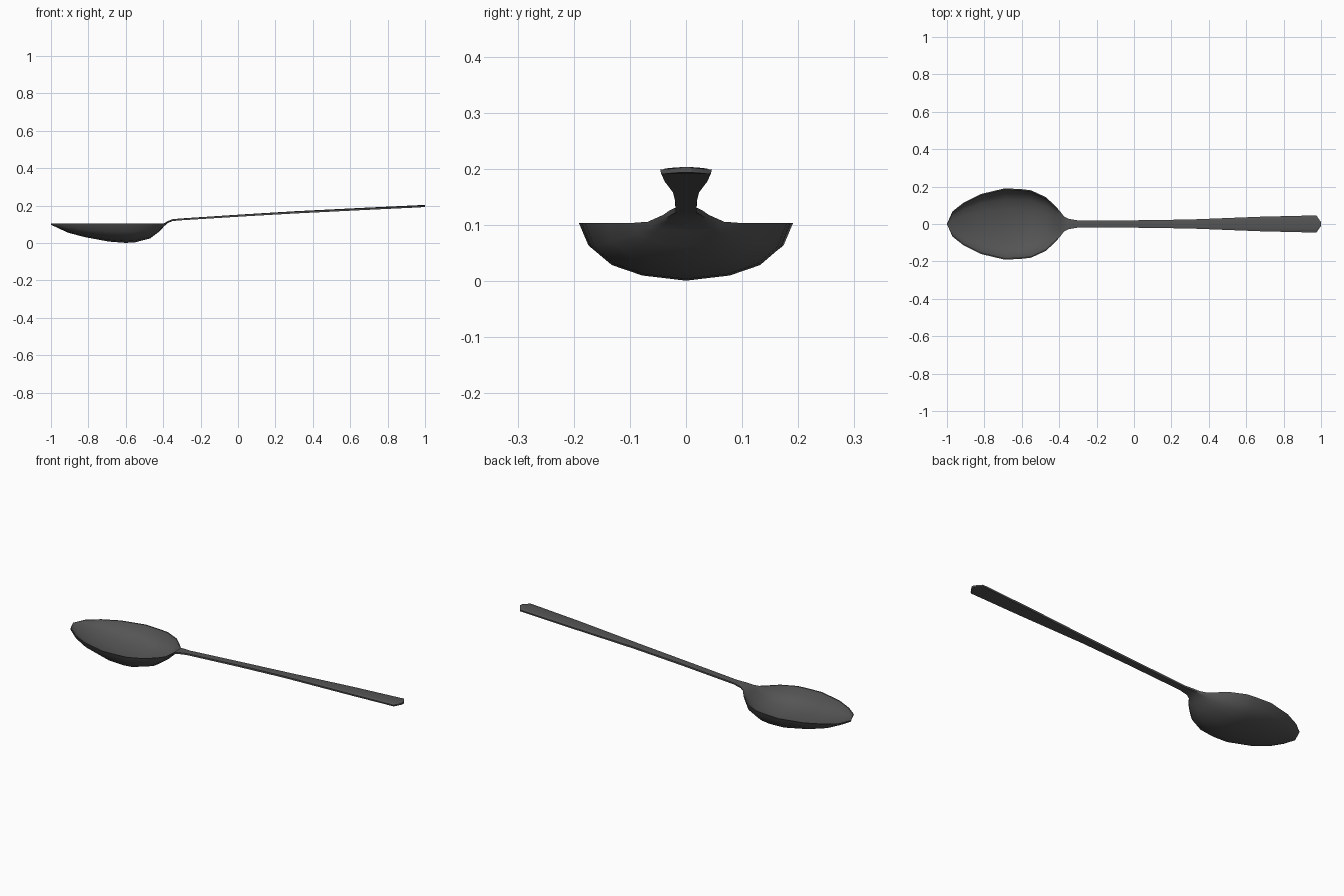
import bpy, bmesh, math

# Stations: x, half width, top edge z, underside z, upper-surface centre z, squareness
STATIONS = [
    (-1.00, 0.001, 0.104, 0.098, 0.1035, 0),
    (-0.97, 0.068, 0.104, 0.084, 0.092, 0),
    (-0.91, 0.115, 0.104, 0.056, 0.064, 0),
    (-0.82, 0.160, 0.104, 0.032, 0.040, 0),
    (-0.69, 0.191, 0.104, 0.008, 0.016, 0),
    (-0.60, 0.186, 0.104, 0.001, 0.009, 0),
    (-0.55, 0.180, 0.104, 0.004, 0.012, 0),
    (-0.47, 0.143, 0.104, 0.025, 0.034, 0),
    (-0.42, 0.095, 0.104, 0.062, 0.071, 0),
    (-0.395, 0.068, 0.106, 0.090, 0.099, 0.2),
    (-0.375, 0.041, 0.118, 0.107, 0.117, 0.5),
    (-0.35, 0.028, 0.127, 0.118, 0.128, 1),
    (-0.30, 0.019, 0.131, 0.122, 0.132, 1),
    (0.02, 0.020, 0.152, 0.142, 0.153, 1),
    (0.30, 0.024, 0.168, 0.158, 0.170, 1),
    (0.68, 0.039, 0.186, 0.177, 0.189, 1),
    (0.975, 0.046, 0.199, 0.191, 0.203, 1),
    (1.00, 0.010, 0.202, 0.194, 0.204, 1),
]
ROUND = [(1, 1), (0.91, 0.58), (0.71, 0.27), (0.42, 0.09), (0, 0)]
SQUARE = [(1, 1), (0.96, 0), (0.71, 0), (0.42, 0), (0, 0)]


def section(x, w, top, under, centre, square):
    """Closed ring: underside left to right, then upper surface back."""
    prof = [(a + (c - a) * square, b + (d - b) * square)
            for (a, b), (c, d) in zip(ROUND, SQUARE)]
    low = [(x, w * y, under + (top - under) * h) for y, h in prof]
    wi = max(w - 0.006, w * 0.9)
    up = [(x, wi * y, centre + (top - centre) * h) for y, h in ROUND]
    mirror = lambda pts: [(a, -b, c) for a, b, c in pts]
    return mirror(low) + low[-2::-1] + up + mirror(up)[-2::-1]


# Spoon: one continuous loft through bowl, neck and handle
bm = bmesh.new()
rings = [[bm.verts.new(p) for p in section(*s)] for s in STATIONS]
n = len(rings[0])
for a, b in zip(rings, rings[1:]):
    for i in range(n):
        j = (i + 1) % n
        bm.faces.new((a[i], a[j], b[j], b[i]))
bm.faces.new(rings[0])
bm.faces.new(rings[-1])
bmesh.ops.recalc_face_normals(bm, faces=bm.faces)
mesh = bpy.data.meshes.new("spoon")
bm.to_mesh(mesh)
bm.free()
spoon = bpy.data.objects.new("spoon", mesh)
bpy.context.collection.objects.link(spoon)

# Smooth surfaces with crisp rim
bpy.context.view_layer.objects.active = spoon
spoon.select_set(True)
bpy.ops.object.shade_smooth_by_angle(angle=math.radians(40))

# Dark metal colour
metal = bpy.data.materials.new("dark_metal")
metal.diffuse_color = (0.09, 0.09, 0.09, 1)
mesh.materials.append(metal)
